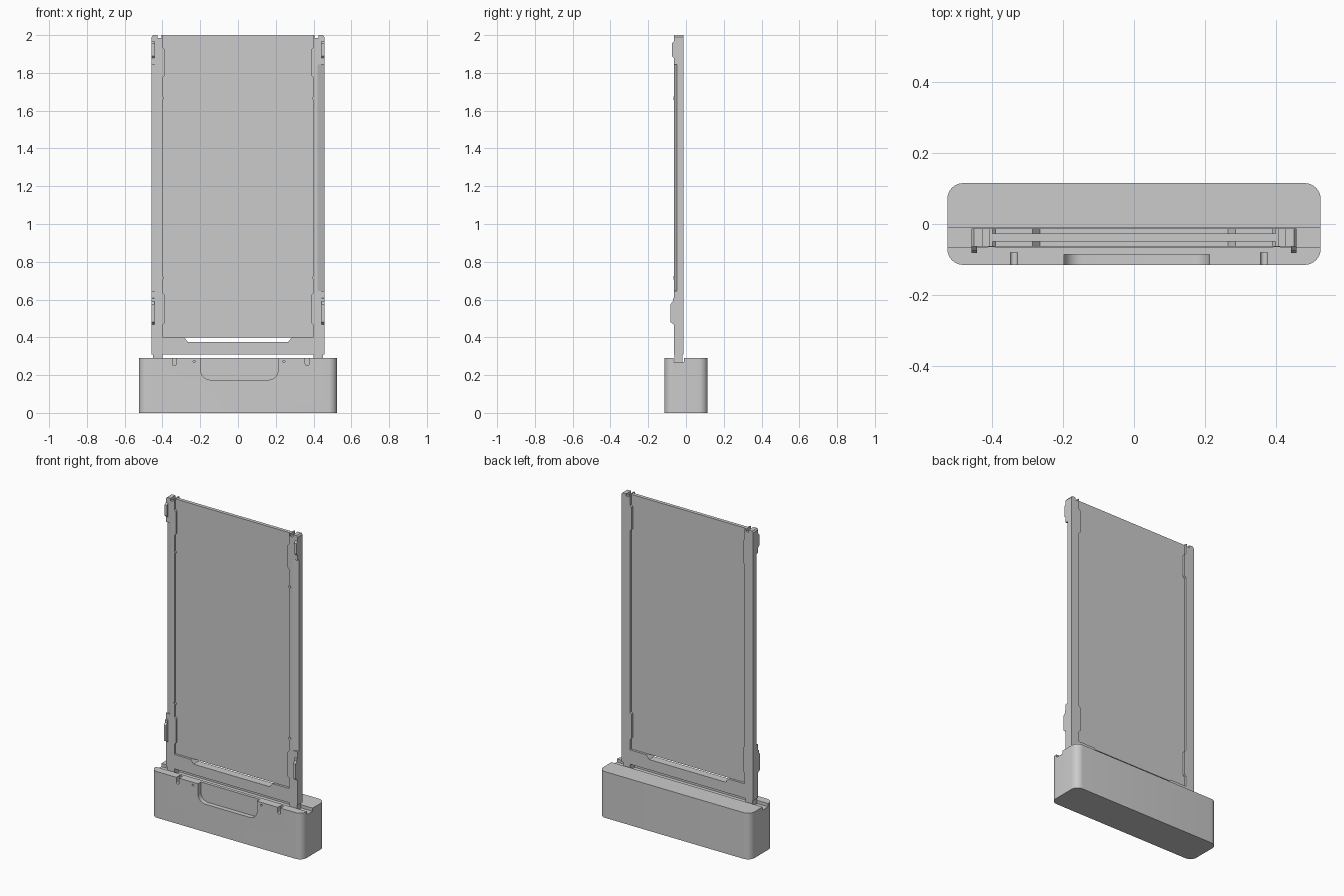
import bpy, bmesh, math

if "Cube" in bpy.data.objects:
    bpy.data.objects.remove(bpy.data.objects["Cube"])


def prism(name, pts, a, b, axis='Y'):
    """Extrude a 2D outline between a and b along the given axis."""
    place = {'X': lambda p, d: (d, p[0], p[1]),
             'Y': lambda p, d: (p[0], d, p[1]),
             'Z': lambda p, d: (p[0], p[1], d)}[axis]
    bm = bmesh.new()
    lo = [bm.verts.new(place(p, a)) for p in pts]
    hi = [bm.verts.new(place(p, b)) for p in pts]
    n = len(pts)
    bm.faces.new(lo)
    bm.faces.new(hi[::-1])
    for i in range(n):
        j = (i + 1) % n
        bm.faces.new((lo[j], lo[i], hi[i], hi[j]))
    bmesh.ops.recalc_face_normals(bm, faces=bm.faces)
    me = bpy.data.meshes.new(name)
    bm.to_mesh(me)
    bm.free()
    ob = bpy.data.objects.new(name, me)
    bpy.context.collection.objects.link(ob)
    return ob


def rounded(x0, x1, y0, y1, r_low, r_high, steps=8):
    """Rectangle outline with separate radii for its low and high corners."""
    out = []
    for cx, cy, start, r in ((x1, y1, 0, r_high), (x0, y1, 90, r_high),
                             (x0, y0, 180, r_low), (x1, y0, 270, r_low)):
        sx = -1 if cx == x1 else 1
        sy = -1 if cy == y1 else 1
        if r == 0:
            out.append((cx, cy))
            continue
        for k in range(steps + 1):
            t = math.radians(start + 90 * k / steps)
            out.append((cx + sx * r + r * math.cos(t), cy + sy * r + r * math.sin(t)))
    return out


def rect(x0, x1, y0, y1):
    return rounded(x0, x1, y0, y1, 0, 0)


def disc(x, z, r, n=16):
    return [(x + r * math.cos(2 * math.pi * k / n), z + r * math.sin(2 * math.pi * k / n))
            for k in range(n)]


def activate(ob):
    bpy.ops.object.select_all(action='DESELECT')
    ob.select_set(True)
    bpy.context.view_layer.objects.active = ob


def cut(ob, cutters):
    activate(ob)
    for c in cutters:
        c.hide_render = True
        m = ob.modifiers.new("cut", 'BOOLEAN')
        m.operation, m.object, m.solver = 'DIFFERENCE', c, 'EXACT'
        bpy.ops.object.modifier_apply(modifier=m.name)
        bpy.data.objects.remove(c)


def smooth(ob):
    activate(ob)
    bpy.ops.object.shade_smooth_by_angle(angle=math.radians(30))


# Base block: channel for the frame, hand recess, slots and pin holes
base = prism("base", rounded(-.525, .525, -.115, .115, .045, .045), 0, .29, 'Z')
cutters = [prism("channel_cutter", rect(-.065, -.01, .27, .35), -.6, .6, 'X'),
           prism("recess_cutter", rounded(-.197, .212, .175, .35, .05, 0), -.2, -.086)]
for x in (-.338, .366):
    cutters.append(prism("slot_cutter", rounded(x - .01, x + .01, .25, .35, .0095, 0), -.2, -.08))
for x in (-.232, .242):
    cutters.append(prism("pin_cutter", disc(x, .272, .006), -.2, -.1))
cut(base, cutters)
smooth(base)

# U-shaped frame outline: right half mirrored to the left
half = [(.457, .31), (.457, 1.99), (.45, 2), (.425, 2), (.425, 1.985), (.406, 1.985),
        (.406, 2), (.398, 2), (.398, 1.935), (.388, 1.925), (.388, 1.785), (.376, 1.775)]
half[-1] = (.398, 1.775)
half += [(.398, .635), (.388, .625), (.388, .475), (.398, .465),
         (.398, .4), (.285, .4), (.265, .375)]
frame = prism("frame", half + [(-x, z) for x, z in reversed(half)], -.063, -.013)

# Chamfer along the outer front corner of each upright
cut(frame, [prism("chamfer_cutter",
                  [(s * .42, -.0635), (s * .48, -.036), (s * .48, -.08), (s * .42, -.08)],
                  .645, 1.845, 'Z') for s in (-1, 1)])

# Clear panel
panel = prism("panel", rect(-.3985, .3985, .4, 1.998), -.049, -.027)
mat = bpy.data.materials.new("light_panel")
mat.diffuse_color = (.8, .8, .8, 1)
mat.use_nodes = True
mat.node_tree.nodes["Principled BSDF"].inputs["Base Color"].default_value = mat.diffuse_color
panel.data.materials.append(mat)

# Hooks, feet and screws on both sides
upper = [(-.06, 1.875), (-.075, 1.89), (-.075, 1.955), (-.06, 1.97)]
lower = [(-.06, .465), (-.082, .48), (-.082, .575), (-.07, .59), (-.07, .605), (-.06, .61)]
for s, side in ((-1, "left"), (1, "right")):
    prism(side + "_upper_hook", upper, s * .442, s * .457, 'X')
    prism(side + "_lower_hook", lower, s * .442, s * .457, 'X')
    prism(side + "_foot", rect(s * .4, s * .45, -.06, -.018), .27, .312, 'Z')
    for z in (.715, 1.665):
        smooth(prism(side + "_screw", disc(s * .402, z, .009), -.065, -.04))
